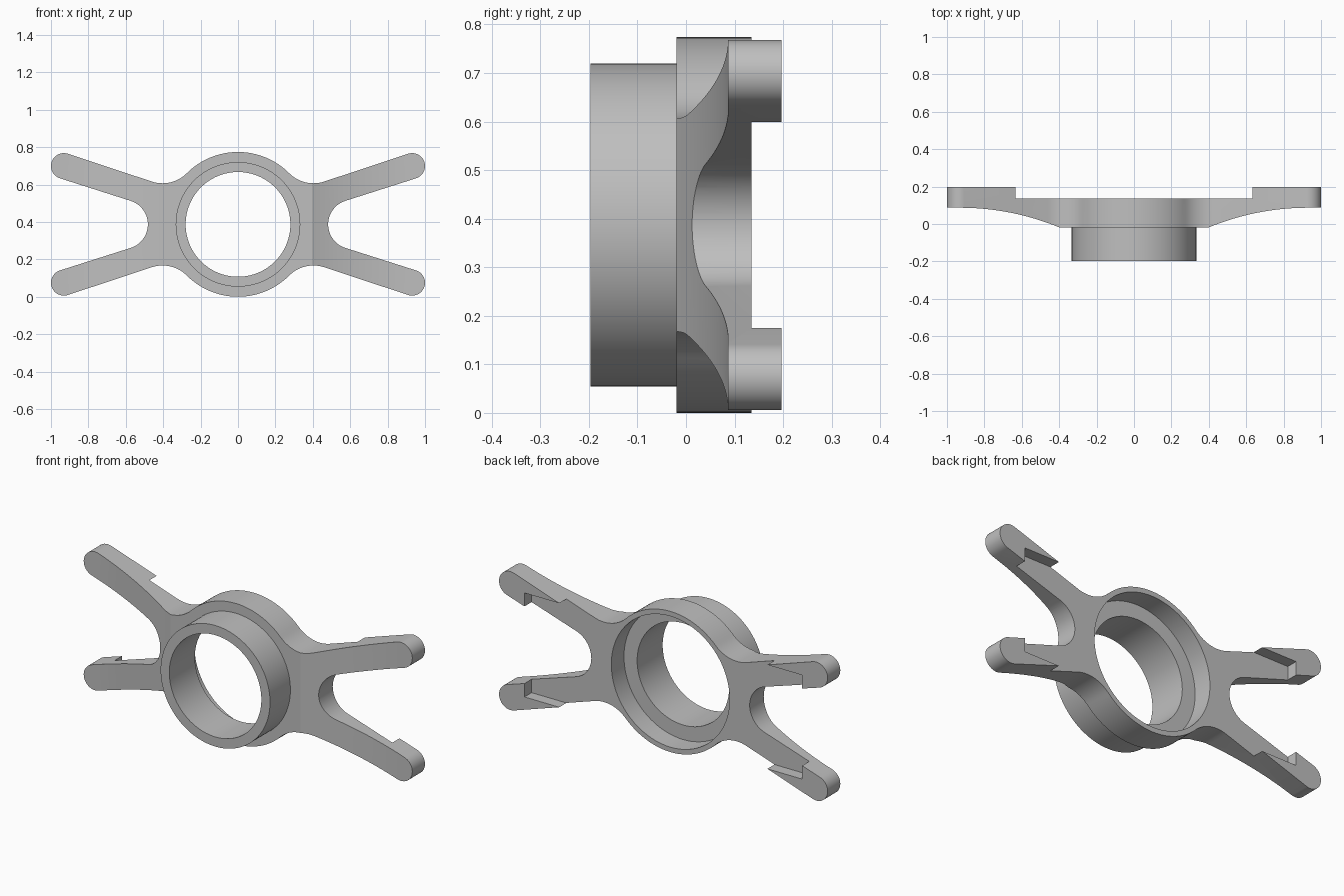
import bpy, bmesh
from math import sin, cos, radians, sqrt

cube = bpy.data.objects.get("Cube")
if cube:
    bpy.data.objects.remove(cube)

MID = 0.387          # height of the ring axis, also the ring radius
BACK, PAD, FRONT = 0.135, 0.197, -0.02

grey = bpy.data.materials.new("light_grey")
grey.use_nodes = True
colour = (0.52, 0.52, 0.52, 1)
grey.diffuse_color = colour
grey.node_tree.nodes["Principled BSDF"].inputs["Base Color"].default_value = colour


def arc(cx, cy, r, start, end, steps):
    """Points on an arc, angles in degrees."""
    angles = [radians(start + (end - start) * i / steps) for i in range(steps + 1)]
    return [(cx + r * cos(a), cy + r * sin(a)) for a in angles]


def prism(name, points, low, high, upright=False):
    """Extrude an x-z outline along y, or an x-y outline along z if upright."""
    def place(p, d):
        return (p[0], p[1], MID + d) if upright else (p[0], d, MID + p[1])
    bm = bmesh.new()
    base = bm.faces.new([bm.verts.new(place(p, low)) for p in points])
    grown = bmesh.ops.extrude_face_region(bm, geom=[base])["geom"]
    shift = (0, 0, high - low) if upright else (0, high - low, 0)
    bmesh.ops.translate(bm, vec=shift,
                        verts=[v for v in grown if isinstance(v, bmesh.types.BMVert)])
    bmesh.ops.recalc_face_normals(bm, faces=bm.faces)
    mesh = bpy.data.meshes.new(name)
    bm.to_mesh(mesh)
    bm.free()
    mesh.materials.append(grey)
    obj = bpy.data.objects.new(name, mesh)
    bpy.context.collection.objects.link(obj)
    return obj


def combine(obj, tool, operation):
    """Apply a boolean and discard the tool."""
    mod = obj.modifiers.new("cut", "BOOLEAN")
    mod.operation, mod.solver, mod.object = operation, "EXACT", tool
    graph = bpy.context.evaluated_depsgraph_get()
    result = bpy.data.meshes.new_from_object(obj.evaluated_get(graph))
    obj.modifiers.clear()
    obj.data = result
    bpy.data.objects.remove(tool)


def disc(name, r, low, high):
    return prism(name, arc(0, 0, r, 0, 360, 96)[:-1], low, high)


# Outline of one quarter: ring, neck fillet, rounded arm tip, fork
SLOPE = 18.3
neck = 0.184
offset = (MID + neck) * sqrt(0.5)
quarter = (arc(0, 0, MID, 90, 45, 12)
           + arc(offset, offset, neck, 225, 270 + SLOPE, 14)[1:]
           + arc(0.931, 0.312, 0.069, 90 + SLOPE, SLOPE - 90, 20)
           + arc(0.614, 0, 0.132, 90 + SLOPE, 180, 14))
right = quarter + [(x, -z) for x, z in quarter[-2::-1]]
outline = right + [(-x, z) for x, z in right[-2:0:-1]]
body = prism("bracket_body", outline, -0.1, 0.3)

# Depth profile: flat centre, arms sweeping back to thin tips with raised pads
R, END, TIP_Y = 1.387, 0.93, 0.087
start = END - sqrt(R * R - (R - TIP_Y + FRONT) ** 2)
sweep = []
for i in range(25):
    x = start + (END - start) * i / 24
    sweep.append((x, TIP_Y - R + sqrt(R * R - (END - x) ** 2)))
half = sweep + [(1.1, TIP_Y), (1.1, PAD), (0.63, PAD), (0.63, BACK)]
depth = prism("depth_cutter", half + [(-x, y) for x, y in reversed(half)],
              -0.6, 0.6, upright=True)
combine(body, depth, "INTERSECT")

# Rectangular seat sunk between the four pads
w, h = 0.845, 0.286
combine(body, prism("seat_cutter", [(-w, -h), (w, -h), (w, h), (-w, h)], BACK, 0.4),
        "DIFFERENCE")

# Front collar, rear counterbore and through hole
combine(body, disc("collar", 0.333, -PAD, 0.06), "UNION")
combine(body, disc("counterbore_cutter", 0.36, 0.025, 0.4), "DIFFERENCE")
combine(body, disc("hole_cutter", 0.28, -0.4, 0.5), "DIFFERENCE")

bpy.ops.object.select_all(action="DESELECT")
body.select_set(True)
bpy.context.view_layer.objects.active = body
bpy.ops.object.shade_smooth_by_angle(angle=radians(20))
